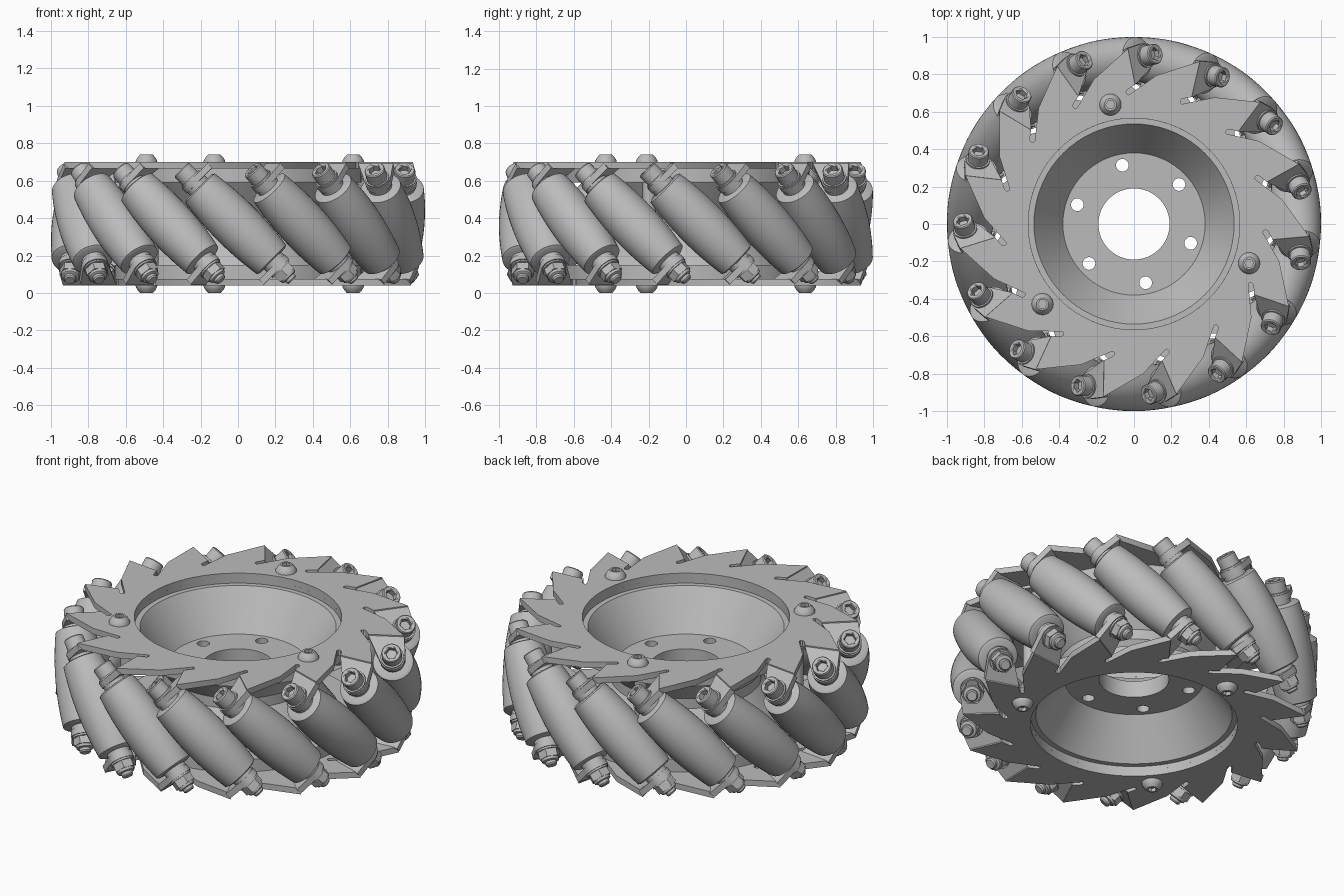
import bpy, bmesh, math
from math import cos, sin, pi, radians, sqrt, atan2
from mathutils import Matrix, Vector

cube = bpy.data.objects.get("Cube")
if cube:
    bpy.data.objects.remove(cube)

grey = bpy.data.materials.new("machined_grey")
grey.use_nodes = True
GREY = (0.5, 0.5, 0.5, 1)
grey.diffuse_color = GREY
grey.node_tree.nodes["Principled BSDF"].inputs["Base Color"].default_value = GREY

COUNT = 15          # rollers
MID = 0.37          # height of the wheel's middle plane
AXLE = 0.869        # radius of the roller centres
ANGLES = [radians(101.2 + 360 / COUNT * k) for k in range(COUNT)]
FLIP = Matrix.Rotation(pi, 4, 'X')
LIFT = Matrix.Translation((0, 0, MID))


def finish(bm, name):
    bmesh.ops.recalc_face_normals(bm, faces=bm.faces[:])
    mesh = bpy.data.meshes.new(name)
    bm.to_mesh(mesh)
    bm.free()
    mesh.materials.append(grey)
    return mesh


def place(mesh, name, matrix, smooth=True):
    ob = bpy.data.objects.new(name, mesh)
    bpy.context.collection.objects.link(ob)
    ob.matrix_world = matrix
    if smooth:
        bpy.ops.object.select_all(action='DESELECT')
        ob.select_set(True)
        bpy.context.view_layer.objects.active = ob
        bpy.ops.object.shade_smooth_by_angle(angle=radians(32))
    return ob


def loft(name, rings, closed=False):
    """Stack rings (radius, height, sides) about z; capped, or closed on itself."""
    bm = bmesh.new()
    loops = []
    for r, z, n in rings:
        loops.append([bm.verts.new((r * cos(2 * pi * i / n), r * sin(2 * pi * i / n), z))
                      for i in range(n)])
    pairs = list(zip(loops, loops[1:])) + ([(loops[-1], loops[0])] if closed else [])
    for a, b in pairs:
        n, m = len(a), len(b)
        if n == m:
            for i in range(n):
                bm.faces.new((a[i], a[(i + 1) % n], b[(i + 1) % n], b[i]))
        else:       # fan a round ring onto a hexagon
            k = n // m
            for j in range(m):
                for i in range(k):
                    bm.faces.new((a[j * k + i], a[(j * k + i + 1) % n], b[j]))
                bm.faces.new((a[(j + 1) * k % n], b[(j + 1) % m], b[j]))
    if not closed:
        bm.faces.new(loops[0])
        bm.faces.new(loops[-1])
    return finish(bm, name)


def prism(name, points, polygons, low, high):
    """Extrude flat polygons that share points from low to high."""
    bm = bmesh.new()
    vs = [bm.verts.new((x, y, low)) for x, y in points]
    for poly in polygons:
        bm.faces.new([vs[i] for i in poly])
    ext = bmesh.ops.extrude_face_region(bm, geom=bm.faces[:], use_keep_orig=True)
    moved = [v for v in ext["geom"] if isinstance(v, bmesh.types.BMVert)]
    bmesh.ops.translate(bm, verts=moved, vec=(0, 0, high - low))
    bmesh.ops.triangulate(bm, faces=[f for f in bm.faces if len(f.verts) > 4])
    return finish(bm, name)


# Double dish hub, mirrored about the middle plane
half = [(0.19, 0.05), (0.38, 0.05), (0.535, 0.27), (0.565, 0.27), (0.565, 0.295),
        (0.66, 0.295), (0.66, 0.22), (0.55, 0.22), (0.41, 0.03)]
profile = half + [(r, -z) for r, z in reversed(half)]
hub = place(loft("hub", [(r, z, 72) for r, z in profile], True), "hub", LIFT)

# Six mounting holes through the hub floor
bm = bmesh.new()
for k in range(6):
    a = radians(101.2 + 60 * k)
    bmesh.ops.create_cone(bm, cap_ends=True, segments=20, radius1=0.034, radius2=0.034,
                          depth=0.3, matrix=Matrix.Translation((0.32 * cos(a), 0.32 * sin(a), 0)))
cutter = place(finish(bm, "hole_cutter"), "hole_cutter", LIFT, False)
cut = hub.modifiers.new("holes", 'BOOLEAN')
cut.object = cutter
cut.operation = 'DIFFERENCE'
cut.solver = 'EXACT'
bpy.context.view_layer.objects.active = hub
bpy.ops.object.modifier_apply(modifier="holes")
bpy.data.objects.remove(cutter)

# Saw-toothed side plates, each tooth given as (radius, clockwise offset) from its slot end
tooth = [(0.682, 0.108), (0.686, 0.098), (0.698, 0.095), (0.709, 0.102),
         (0.73, 0.15), (0.925, 0.15), (0.80, -0.06)]
T, ARC = len(tooth), 5
outer = [(r * cos(a) + t * sin(a), r * sin(a) - t * cos(a)) for a in ANGLES for r, t in tooth]
start = ANGLES[0] - atan2(tooth[0][1], tooth[0][0])
ring = [start + 2 * pi * i / (ARC * COUNT) for i in range(ARC * COUNT)]
inner = [(0.565 * cos(a), 0.565 * sin(a)) for a in ring]
sectors = []
for k in range(COUNT):
    rim = [(k * T + i) % len(outer) for i in range(T + 1)]
    bore = [len(outer) + (k * ARC + i) % len(inner) for i in range(ARC, -1, -1)]
    sectors.append(rim + bore)
plate = prism("side_plate", outer + inner, sectors, 0.295, 0.33)
radial = Vector((cos(ANGLES[0]), sin(ANGLES[0]), 0))
place(plate, "top_plate", LIFT)
place(plate, "bottom_plate", LIFT @ Matrix.Rotation(pi, 4, radial))

# Parts strung along each roller axle
lobe = [(0.07 * cos(radians(d)), 0.07 * sin(radians(d))) for d in range(5, -151, -11)]
tab_outline = [(-0.14, 0.122), (0.058, 0.122)] + lobe
tab = prism("bent_tab", tab_outline, [range(len(tab_outline))], 0.30, 0.335)

barrel = []
for i in range(-8, 9):
    s = 0.27 * i / 8
    barrel.append((1 - sqrt(AXLE ** 2 + s * s / 2), s, 40))
barrel = [(0.095, -0.278, 40)] + barrel + [(0.095, 0.278, 40)]
roller = loft("roller", barrel)
sleeve = loft("sleeve", [(0.065, -0.30, 28), (0.065, 0.30, 28)])
washer = loft("washer", [(0.064, 0.335, 24), (0.064, 0.345, 24)])
screw = loft("cap_screw", [(0.055, 0.345, 24), (0.055, 0.405, 24), (0.05, 0.411, 24),
                           (0.037, 0.411, 24), (0.032, 0.405, 6), (0.032, 0.375, 6)])
nut = loft("lock_nut", [(0.06, 0.345, 6), (0.06, 0.388, 6)])
collar = loft("nut_collar", [(0.05, 0.386, 24), (0.047, 0.402, 24), (0.04, 0.406, 24)])
stud = loft("screw_end", [(0.032, 0.30, 20), (0.032, 0.42, 20), (0.026, 0.428, 20)])

for a in ANGLES:
    u = Vector((cos(a), sin(a), 0))
    axis = Vector((sin(a), -cos(a), 1)).normalized()
    frame = Matrix((u, axis.cross(u), axis)).transposed().to_4x4()
    frame.translation = u * AXLE + Vector((0, 0, MID))
    for mesh in (roller, sleeve, tab, washer, screw):
        place(mesh, mesh.name, frame)
    for mesh in (tab, washer, nut, collar, stud):
        place(mesh, mesh.name, frame @ FLIP)

# Button screws and spacers joining the plates
button = loft("button_screw", [(0.058, 0.33, 24), (0.057, 0.338, 24), (0.047, 0.355, 24),
                               (0.033, 0.37, 24), (0.024, 0.37, 6), (0.024, 0.35, 6)])
spacer = loft("spacer", [(0.035, -0.23, 20), (0.035, 0.23, 20)])
for k in range(3):
    a = radians(101.2 + 120 * k)
    spot = Matrix.Translation((0.65 * cos(a), 0.65 * sin(a), MID))
    place(button, "top_button_screw", spot)
    place(button, "bottom_button_screw", spot @ FLIP)
    place(spacer, "spacer", Matrix.Translation((0.61 * cos(a), 0.61 * sin(a), MID)))
